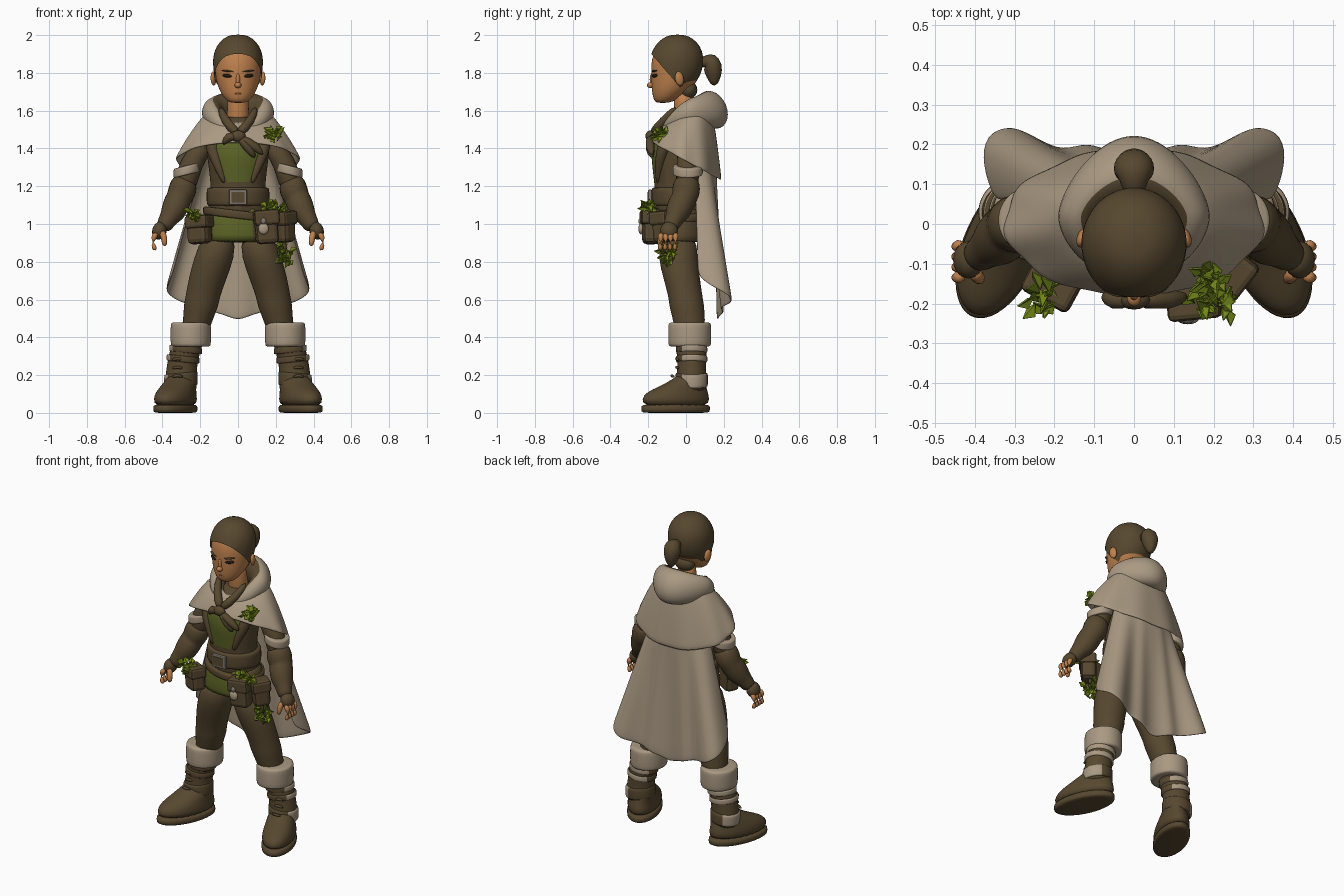
import bpy, bmesh, math, random
from mathutils import Vector, Matrix, Euler

old = bpy.data.objects.get("Cube")
if old:
    bpy.data.objects.remove(old, do_unlink=True)
random.seed(4)


def paint(name, *rgb):
    m = bpy.data.materials.new(name)
    m.use_nodes = True
    m.diffuse_color = (*rgb, 1)
    bsdf = next(n for n in m.node_tree.nodes if n.type == 'BSDF_PRINCIPLED')
    bsdf.inputs["Base Color"].default_value = (*rgb, 1)
    bsdf.inputs["Roughness"].default_value = .9
    return m


BROWN = paint("brown leather", .095, .064, .029)
TAN = paint("tan cloth", .4, .32, .225)
SKIN = paint("skin", .52, .22, .075)
LIP = paint("lip", .36, .13, .055)
GREEN = paint("green shirt", .105, .126, .019)
LEAF = paint("leaf green", .175, .25, .01)
DARK = paint("dark eye", .015, .01, .008)
METAL = paint("buckle metal", .22, .195, .16)


def finish(bm, name, colours, mirror=False, sub=1, rule=None, cuts=(), thick=0, bevel=0, smooth=True):
    """Turn a bmesh into a finished object with its colours and modifiers."""
    for co, no, clear in cuts:
        geom = bm.verts[:] + bm.edges[:] + bm.faces[:]
        bmesh.ops.bisect_plane(bm, geom=geom, plane_co=co, plane_no=no, clear_inner=clear)
    bmesh.ops.recalc_face_normals(bm, faces=bm.faces[:])
    for f in bm.faces:
        f.smooth = smooth
        if rule:
            f.material_index = int(rule(f.calc_center_median(), f.normal))
    mesh = bpy.data.meshes.new(name)
    bm.to_mesh(mesh)
    bm.free()
    for c in colours if isinstance(colours, tuple) else (colours,):
        mesh.materials.append(c)
    ob = bpy.data.objects.new(name, mesh)
    bpy.context.collection.objects.link(ob)
    if bevel:
        mod = ob.modifiers.new("bevel", 'BEVEL')
        mod.width, mod.segments = bevel, 2
    if thick:
        mod = ob.modifiers.new("thickness", 'SOLIDIFY')
        mod.thickness, mod.offset = thick, 0
    if mirror:
        ob.modifiers.new("mirror", 'MIRROR')
    if sub:
        mod = ob.modifiers.new("smooth", 'SUBSURF')
        mod.levels = mod.render_levels = sub
    return ob


def surface(name, rows, colours, wrap=True, caps=True, loop=False, **kw):
    """Skin a list of point rows with quads."""
    bm = bmesh.new()
    vs = [[bm.verts.new(p) for p in row] for row in rows]
    n = len(vs[0])
    for i in range(len(vs) if loop else len(vs) - 1):
        a, b = vs[i], vs[(i + 1) % len(vs)]
        for j in range(n if wrap else n - 1):
            k = (j + 1) % n
            bm.faces.new((a[j], a[k], b[k], b[j]))
    if caps and wrap and not loop:
        bm.faces.new(vs[0])
        bm.faces.new(vs[-1])
    return finish(bm, name, colours, **kw)


def loft(name, rings, colours, n=24, tilt=0, shear=0, **kw):
    """Stack of level ellipses: centre x, y, z and the two radii."""
    rows = []
    for cx, cy, z, rx, ry in rings:
        row = []
        for j in range(n):
            a = math.tau * (j + .5) / n
            x, y = rx * math.sin(a), cy - ry * math.cos(a)
            row.append((cx + x - shear * y, y, z + tilt * x))
        rows.append(row)
    return surface(name, rows, colours, **kw)


def band(name, cx, cy, z, rx, ry, h, colours, **kw):
    steps = ((-.5, .85), (-.48, .98), (-.3, 1), (.3, 1), (.48, .98), (.5, .85))
    return loft(name, [(cx, cy, z + h * k, rx * s, ry * s) for k, s in steps], colours, **kw)


def tube(name, pts, colours, n=12, **kw):
    """Round limb along points of x, y, z, radius."""
    ps = [Vector(p[:3]) for p in pts]
    rows = []
    for i, p in enumerate(ps):
        t = ps[min(i + 1, len(ps) - 1)] - ps[max(i - 1, 0)]
        q = t.to_track_quat('Z', 'Y')
        rows.append([p + q @ Vector((math.cos(math.tau * j / n), math.sin(math.tau * j / n), 0)) * pts[i][3]
                     for j in range(n)])
    return surface(name, rows, colours, **kw)


def ball(name, loc, size, colours, rot=(0, 0, 0), **kw):
    bm = bmesh.new()
    mat = Matrix.LocRotScale(Vector(loc), Euler(rot), Vector(size))
    bmesh.ops.create_uvsphere(bm, u_segments=16, v_segments=10, radius=1, matrix=mat)
    return finish(bm, name, colours, sub=0, **kw)


def box(name, loc, size, colours, rot=(0, 0, 0), bevel=.015, **kw):
    bm = bmesh.new()
    mat = Matrix.LocRotScale(Vector(loc), Euler(rot), Vector(size))
    bmesh.ops.create_cube(bm, size=1, matrix=mat)
    return finish(bm, name, colours, sub=0, bevel=bevel, smooth=False, **kw)


def leaves(name, loc, spread, count=26):
    bm = bmesh.new()
    for _ in range(count):
        d = Vector([random.uniform(-1, 1) for _ in range(3)]).normalized()
        side = d.orthogonal().normalized()
        base = Vector(loc) + Vector([random.uniform(-1, 1) * s for s in spread])
        up = d.cross(side) * .01
        pts = [base, base + d * .025 + side * .018 + up, base + d * .05, base + d * .025 - side * .018 + up]
        a, b, c, e = [bm.verts.new(p) for p in pts]
        bm.faces.new((a, b, c))
        bm.faces.new((a, c, e))
    finish(bm, name, LEAF, sub=0, thick=.004, smooth=False)


# head, hair and face
head = [(0, -.125, 1.64, .04, .032), (0, -.11, 1.657, .066, .062), (0, -.087, 1.7, .096, .094),
        (0, -.062, 1.75, .114, .122), (0, -.052, 1.81, .124, .134), (0, -.048, 1.87, .127, .137),
        (0, -.045, 1.93, .108, .115), (0, -.045, 1.97, .07, .075), (0, -.045, 1.99, .03, .03)]
loft("head", head, SKIN)
loft("hair", [(x, y, z + .013, rx + .008, ry + .007) for x, y, z, rx, ry in head[2:]], BROWN, n=32,
     cuts=[((0, -.17, 1.885), (0, .2, .17), True)])
tube("ponytail", [(0, .07, 1.85, .025), (0, .1, 1.86, .032), (0, .13, 1.868, .05), (0, .142, 1.835, .056),
                  (0, .148, 1.78, .042), (0, .15, 1.73, .014)], BROWN)
tube("neck", [(0, .02, 1.45, .07), (0, 0, 1.58, .058), (0, -.02, 1.72, .062)], SKIN)
ball("nape_hair", (0, .01, 1.71), (.065, .05, .05), BROWN)
ball("ear", (.13, -.035, 1.77), (.014, .024, .038), SKIN, rot=(.2, 0, .3), mirror=True)
ball("nose", (0, -.185, 1.735), (.018, .022, .016), SKIN)
ball("nose_bridge", (0, -.178, 1.765), (.011, .014, .035), SKIN)
ball("eye", (.056, -.165, 1.785), (.028, .012, .01), DARK, rot=(0, -.1, .4), mirror=True)
ball("brow", (.056, -.168, 1.81), (.034, .01, .005), BROWN, rot=(0, -.12, .4), mirror=True)
ball("mouth", (0, -.167, 1.69), (.028, .012, .007), LIP)

# torso with a green shirt front between vest panels
torso = [(0, -.03, 1, .17, .13), (0, -.04, 1.1, .155, .13), (0, -.045, 1.2, .145, .122), (0, -.05, 1.3, .155, .128),
         (0, -.045, 1.4, .17, .145), (0, -.02, 1.5, .17, .12), (0, .01, 1.58, .09, .08)]
loft("torso", torso, (BROWN, GREEN), n=32,
     cuts=[((s * .055, 0, 1.21), (s, 0, -.35), False) for s in (1, -1)] + [((0, 0, 1.21), (0, 0, 1), False)],
     rule=lambda c, n: c.y < -.06 and 1.21 < c.z < 1.5 and abs(c.x) < .055 + .35 * (c.z - 1.21))
tube("vest_edge", [(.07, -.148, 1.21, .012), (.098, -.145, 1.29, .022), (.13, -.13, 1.37, .035),
                   (.14, -.11, 1.43, .04), (.14, -.07, 1.49, .03)], BROWN, mirror=True)
loft("tunic_skirt", [(0, -.035, 1.1, .16, .13), (0, -.035, 1.03, .185, .14), (0, -.035, .93, .198, .145),
                     (0, -.035, .9, .198, .143)], (BROWN, GREEN), n=32,
     cuts=[((x, 0, 1), (1, 0, 0), False) for x in (-.13, .08)],
     rule=lambda c, n: c.y < -.06 and -.13 < c.x < .08)
band("waist_belt", 0, -.04, 1.145, .168, .145, .1, BROWN)
band("hip_belt", 0, -.035, 1.05, .187, .155, .045, BROWN, tilt=-.12)
box("buckle", (0, -.19, 1.142), (.095, .02, .08), METAL, bevel=.006)
box("buckle_centre", (0, -.199, 1.142), (.07, .009, .055), BROWN, bevel=.002)

# pouches, flask and foliage
for x, y, z, w, h, turn in ((.15, -.185, .985, .12, .18, .1), (.245, -.12, .985, .1, .165, .9),
                            (-.205, -.145, .97, .12, .15, -.5)):
    box("pouch", (x, y, z), (w, .09, h), BROWN, rot=(0, -.08, turn), bevel=.025)
    box("pouch_flap", (x, y - .006, z + h * .28), (w + .014, .1, h * .45), BROWN, rot=(0, -.08, turn))
ball("flask", (.135, -.238, .975), (.028, .014, .03), TAN)
ball("flask_cap", (.135, -.238, 1.015), (.015, .014, .018), METAL)
leaves("chest_leaves", (.185, -.135, 1.48), (.035, .02, .015))
leaves("belt_leaves", (.19, -.2, 1.09), (.045, .015, .01))
leaves("right_pouch_leaves", (-.225, -.18, 1.03), (.03, .025, .03))
leaves("hanging_leaves", (.25, -.1, .84), (.03, .03, .045), 36)
tube("leaf_cord", [(.24, -.11, .95, .012), (.25, -.1, .83, .012)], BROWN)

# arms: sleeve, tan cuff, padded bracer, fingerless glove
tube("upper_arm", [(.17, .01, 1.42, .05), (.225, .01, 1.36, .06), (.262, .01, 1.28, .064),
                   (.285, .005, 1.18, .066)], BROWN, mirror=True)
band("sleeve_cuff", .27, .01, 1.285, .072, .08, .05, TAN, tilt=-.25, mirror=True)
tube("forearm", [(.272, .005, 1.24, .06), (.285, .003, 1.215, .074), (.298, 0, 1.165, .08), (.315, -.01, 1.135, .068),
                 (.322, -.022, 1.115, .074), (.345, -.045, 1.06, .069), (.365, -.058, 1.035, .053),
                 (.385, -.075, 1, .046), (.4, -.085, .975, .04)], BROWN, mirror=True)
ball("glove", (.416, -.09, .965), (.038, .047, .048), BROWN, rot=(0, -.3, 0), mirror=True)
for i in range(4):
    y = -.132 + i * .026
    tube("finger", [(.43, y, .955, .017), (.452, y - .003, .92, .019), (.45, y - .004, .888, .017),
                    (.436, y - .005, .859, .012)], SKIN, n=8, mirror=True)
tube("thumb", [(.403, -.12, .965, .019), (.39, -.136, .925, .019), (.387, -.14, .88, .013)], SKIN, n=8, mirror=True)

# legs and boots
loft("trouser_leg", [(.1, -.04, .95, .09, .1), (.125, -.045, .82, .108, .105), (.165, -.02, .7, .1, .096),
                     (.19, 0, .6, .09, .09), (.195, .003, .57, .094, .094), (.21, .015, .5, .078, .085),
                     (.235, .025, .4, .075, .08)], BROWN, mirror=True)
loft("boot_shaft", [(.25, .025, .42, .085, .09), (.28, .03, .33, .082, .08), (.298, .03, .25, .08, .075),
                    (.302, .03, .17, .085, .08), (.305, .02, .1, .09, .09)], BROWN, mirror=True)
band("boot_cuff", .25, .02, .415, .108, .115, .13, TAN, mirror=True)
for x, z, h in ((.277, .335, .035), (.291, .285, .035)):
    band("boot_strap", x, .03, z, .088, .084, h, (BROWN, TAN), tilt=.1, mirror=True,
         rule=lambda c, n: n.x + n.y > 0)
band("ankle_wrap", .302, .03, .175, .09, .087, .075, (BROWN, TAN), tilt=-.1, mirror=True,
     rule=lambda c, n: c.x > .33 and c.y > -.02)
loft("boot_foot", [(.315, -.055, .03, .1, .178), (.315, -.055, .075, .103, .18), (.315, -.048, .108, .097, .166),
                   (.31, -.018, .14, .088, .125), (.305, .015, .175, .08, .088), (.3, .03, .21, .06, .07)],
     BROWN, shear=.3, mirror=True)
loft("boot_sole", [(.315, -.055, 0, .09, .17), (.315, -.055, .002, .105, .184), (.315, -.055, .04, .106, .185),
                   (.315, -.055, .046, .09, .17)], BROWN, shear=.3, mirror=True)
for i in range(4):
    z, y = .145 + i * .045, -.1 + min(i, 2) * .025
    tube("boot_lace", [(.29, y + .01, z, .008), (.32, y - .005, z + .01, .009), (.35, y + .012, z, .008)],
         BROWN, n=8, mirror=True)

# shoulder mantle with a hem that drops toward the back
rows = []
for i in range(9):
    v = i / 8
    row = []
    for j in range(48):
        a = math.tau * j / 48
        c = math.cos(a)
        fold = 1 + .025 * v * math.cos(9 * a)
        r = v ** .6
        top = 1.6 - .07 * c
        row.append(((.12 + .205 * r) * fold * math.sin(a), .003 - (.1 + .083 * r) * fold * c,
                    top + (1.33 + .1 * c - top) * v))
    rows.append(row)
surface("mantle", rows, TAN, caps=False, thick=.012)

# lowered hood, peaked at the back, with a dark lining
rows = []
for j in range(32):
    a = math.tau * j / 32
    s, c = math.sin(a), math.cos(a)
    r = .038 + .023 * (1 - c)
    z = 1.59 - .015 * c - .085 * max(0, c) ** 2
    width = 1 - .25 * max(0, -c)
    row = []
    for k in range(12):
        b = math.tau * k / 12
        out = r * math.cos(b)
        row.append(((.135 + out) * s * width, .02 - (.12 + out) * c - .25 * r * math.sin(b) * max(0, -c),
                    z + 1.25 * r * math.sin(b)))
    rows.append(row)
surface("hood", rows, (TAN, BROWN), loop=True, rule=lambda c, n: n.x * c.x + n.y * (c.y - .02) < 0)

# scarf collar and knot
tube("scarf", [(.095, -.05, 1.62, .018), (.07, -.12, 1.545, .024), (0, -.18, 1.475, .03)], BROWN, mirror=True)
ball("scarf_knot", (0, -.19, 1.465), (.04, .025, .03), BROWN)
for x, z in ((.135, 1.365), (.09, 1.35), (-.08, 1.42)):
    tube("scarf_tail", [(0, -.19, 1.465, .018), (x * .7, -.192, z + .045, .03), (x, -.18, z, .008)], BROWN)

# long cape, hem points from the centre to the front edge
hem = [(0, .165, .485), (.06, .175, .51), (.12, .205, .528), (.18, .178, .55), (.25, .212, .568),
       (.31, .25, .585), (.375, .225, .625), (.382, .15, .66), (.35, .06, .72)]
half = []
for i, h in enumerate(hem):
    a = i / 8 * 1.4
    half.append((Vector((.175 * math.sin(a), .02 + .135 * math.cos(a), 1.4)), Vector(h)))
rows = []
for k in range(11):
    pts = [t.lerp(h, k / 10) for t, h in half]
    rows.append([Vector((-p.x, p.y, p.z)) for p in pts[:0:-1]] + pts)
surface("cape", rows, TAN, wrap=False, thick=.012, sub=2)
